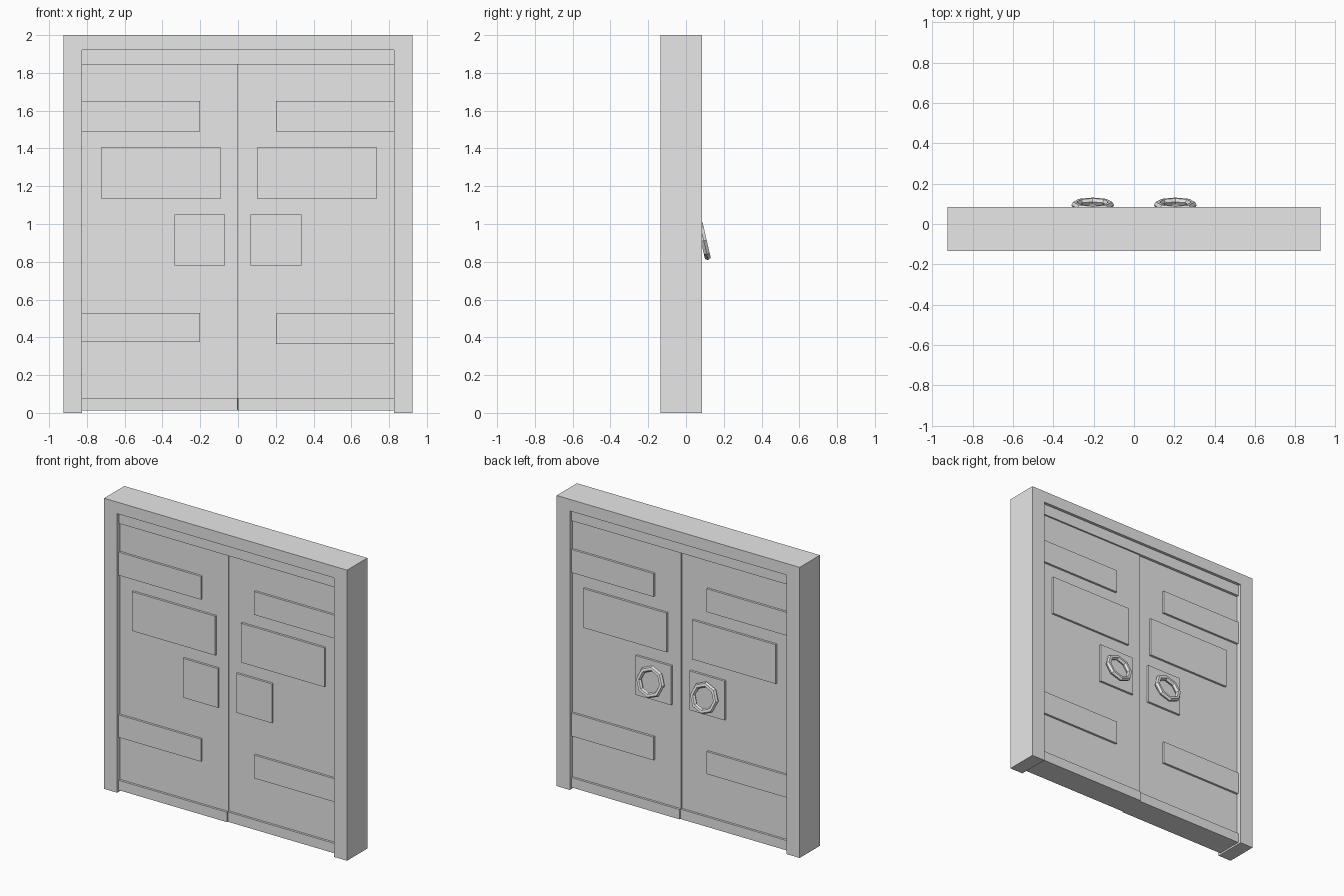
import bpy, math

if "Cube" in bpy.data.objects:
    bpy.data.objects.remove(bpy.data.objects["Cube"])

grey = bpy.data.materials.new("light_grey")
grey.diffuse_color = (0.8, 0.8, 0.8, 1)
grey.use_nodes = True
grey.node_tree.nodes["Principled BSDF"].inputs["Base Color"].default_value = grey.diffuse_color

MID = -0.025      # middle of the frame depth
LEAF = 0.15       # leaf thickness
PLATE = 0.18      # plates pass through the leaf and stand proud on both sides


def box(name, x0, x1, z0, z1, y, depth):
    bpy.ops.mesh.primitive_cube_add(size=1, location=((x0 + x1) / 2, y, (z0 + z1) / 2))
    ob = bpy.context.object
    ob.name = name
    ob.scale = (x1 - x0, depth, z1 - z0)
    bpy.ops.object.transform_apply(location=False, rotation=False, scale=True)
    ob.data.materials.append(grey)
    return ob


# Door frame: one inverted U profile, extruded through the depth
outline = [(-0.925, 0), (-0.825, 0), (-0.825, 1.92), (0.825, 1.92),
           (0.825, 0), (0.925, 0), (0.925, 2), (-0.925, 2)]
n = len(outline)
verts = [(x, y, z) for y in (-0.135, 0.085) for x, z in outline]
faces = [tuple(range(n)), tuple(reversed(range(n, 2 * n)))]
faces += [(i, i + n, (i + 1) % n + n, (i + 1) % n) for i in range(n)]
mesh = bpy.data.meshes.new("door_frame")
mesh.from_pydata(verts, [], faces)
mesh.materials.append(grey)
frame = bpy.data.objects.new("door_frame", mesh)
bpy.context.collection.objects.link(frame)

# Plates on each leaf: name, x range, z range
left_plates = [("upper_strip", -0.825, -0.2, 1.49, 1.65),
               ("window_panel", -0.725, -0.09, 1.135, 1.405),
               ("handle_plate", -0.335, -0.07, 0.78, 1.05),
               ("lower_strip", -0.825, -0.2, 0.375, 0.53),
               ("kick_band", -0.825, -0.002, 0.012, 0.08),
               ("top_band", -0.825, 0, 1.845, 1.92)]
right_plates = [("upper_strip", 0.2, 0.825, 1.49, 1.65),
                ("window_panel", 0.1, 0.735, 1.135, 1.405),
                ("handle_plate", 0.065, 0.335, 0.78, 1.05),
                ("lower_strip", 0.2, 0.825, 0.365, 0.525),
                ("kick_band", 0.002, 0.825, 0.012, 0.08),
                ("top_band", 0, 0.825, 1.845, 1.92)]

for side, s, plates in (("left", -1, left_plates), ("right", 1, right_plates)):
    # Leaves sit slightly staggered in depth where they meet
    y = MID + s * 0.004
    x0, x1 = sorted((0, s * 0.825))
    box(side + "_leaf", x0, x1, 0.012, 1.92, y, LEAF)
    for name, a, b, c, d in plates:
        box(side + "_" + name, a, b, c, d, MID if name == "top_band" else y, PLATE)

    # Octagonal ring handle, hanging at a tilt on the back
    bpy.ops.mesh.primitive_torus_add(major_segments=8, minor_segments=6,
                                     major_radius=0.088, minor_radius=0.018,
                                     location=(s * 0.205, 0.094, 0.912),
                                     rotation=(math.radians(90 + 13), 0, 0))
    ring = bpy.context.object
    ring.name = side + "_ring_handle"
    ring.data.materials.append(grey)
    for p in ring.data.polygons:
        p.use_smooth = False
